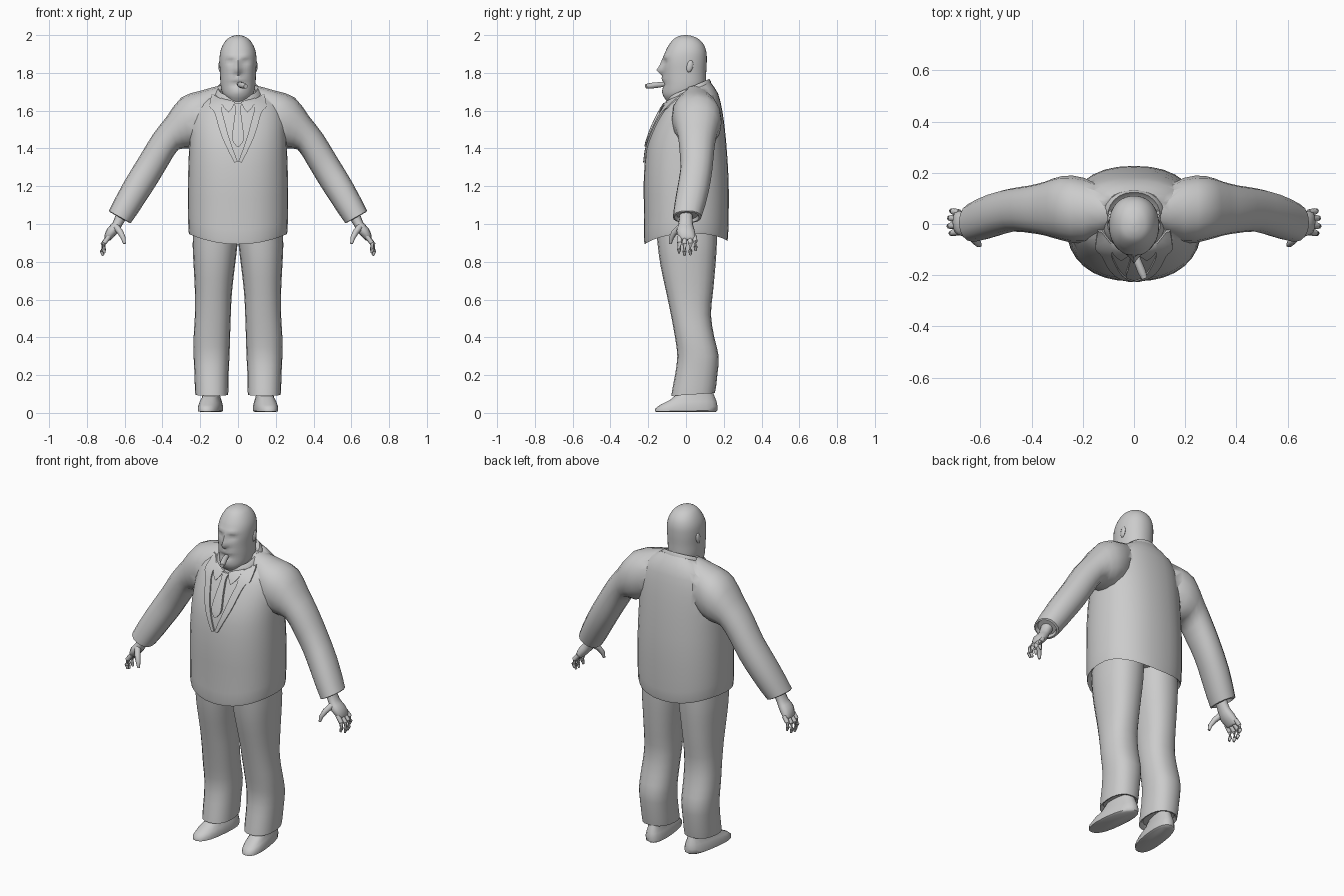
import bpy, bmesh, math
from mathutils import Vector
from mathutils.bvhtree import BVHTree

if "Cube" in bpy.data.objects:
    bpy.data.objects.remove(bpy.data.objects["Cube"])

grey = bpy.data.materials.new("plain grey")
grey.diffuse_color = (0.6, 0.6, 0.6, 1)
grey.use_nodes = True
grey.node_tree.nodes["Principled BSDF"].inputs["Base Color"].default_value = grey.diffuse_color


def finish(name, bm, angle=50):
    bmesh.ops.recalc_face_normals(bm, faces=bm.faces)
    me = bpy.data.meshes.new(name)
    bm.to_mesh(me)
    bm.free()
    ob = bpy.data.objects.new(name, me)
    bpy.context.collection.objects.link(ob)
    me.materials.append(grey)
    bpy.ops.object.select_all(action='DESELECT')
    bpy.context.view_layer.objects.active = ob
    ob.select_set(True)
    bpy.ops.object.shade_smooth_by_angle(angle=math.radians(angle))
    return ob


def smooth_rows(rows, steps):
    """Catmull-Rom interpolation between rows of numbers."""
    out = []
    for i in range(len(rows) - 1):
        a, b, c, d = (rows[max(0, min(len(rows) - 1, i + k))] for k in (-1, 0, 1, 2))
        for s in range(steps):
            t = s / steps
            out.append([0.5 * (2 * q + (r - p) * t + (2 * p - 5 * q + 4 * r - u) * t * t
                               + (3 * q - p - 3 * r + u) * t ** 3) for p, q, r, u in zip(a, b, c, d)])
    return out + [list(rows[-1])]


def unit_ring(sides, power):
    for i in range(sides):
        a = 2 * math.pi * i / sides
        c, s = math.cos(a), math.sin(a)
        yield math.copysign(abs(c) ** (2 / power), c), math.copysign(abs(s) ** (2 / power), s)


def skin(rings):
    bm = bmesh.new()
    vs = [[bm.verts.new(p) for p in r] for r in rings]
    n = len(vs[0])
    for a, b in zip(vs, vs[1:]):
        for i in range(n):
            bm.faces.new((a[i], a[(i + 1) % n], b[(i + 1) % n], b[i]))
    bm.faces.new(vs[0])
    bm.faces.new(vs[-1])
    return bm


def stack(name, rows, sides=24, power=2.2, steps=2, tweak=None, mirror=1):
    """Loft of level rings: z front, z back, x min, x max, y front, y back."""
    rings = []
    for zf, zb, x0, x1, y0, y1 in smooth_rows(rows, steps):
        ring = []
        for c, s in unit_ring(sides, power):
            p = Vector(((x0 + x1) / 2 + c * (x1 - x0) / 2, (y0 + y1) / 2 + s * (y1 - y0) / 2,
                        (zf + zb) / 2 + s * (zb - zf) / 2))
            p = tweak(p, s) if tweak else p
            p.x *= mirror
            ring.append(p)
        rings.append(ring)
    return finish(name, skin(rings))


def limb(name, rows, side, sides=16, power=2.2, steps=2):
    """Loft of slanted rings: top x, top z, bottom x, bottom z, y front, y back."""
    rings = []
    for tx, tz, bx, bz, y0, y1 in smooth_rows(rows, steps):
        rings.append([Vector((side * ((tx + bx) / 2 + c * (tx - bx) / 2),
                              (y0 + y1) / 2 + s * (y1 - y0) / 2,
                              (tz + bz) / 2 + c * (tz - bz) / 2)) for c, s in unit_ring(sides, power)])
    return finish(name, skin(rings))


def tube(name, pts, radii, sides=8):
    pts = [Vector(p) for p in pts]
    rings = []
    for i, p in enumerate(pts):
        d = (pts[min(i + 1, len(pts) - 1)] - pts[max(i - 1, 0)]).normalized()
        q = d.to_track_quat('Z', 'Y')
        rings.append([p + q @ Vector((c * radii[i], s * radii[i], 0)) for c, s in unit_ring(sides, 2)])
    return finish(name, skin(rings))


# Jacket: torso with a turned-in hem, then both sleeves joined on
def hem(p, s):
    if p.z < 1.02:
        p.z += 0.045 * min(1, abs(p.x) / 0.25) ** 2
    return p


jacket = stack("jacket", [
    (0.96, 0.98, -.22, .22, -.18, .18), (0.90, 0.92, -.252, .252, -.212, .212),
    (0.91, 0.925, -.262, .262, -.222, .222), (1.05, 1.05, -.265, .265, -.222, .226),
    (1.22, 1.22, -.265, .265, -.224, .226), (1.38, 1.38, -.26, .26, -.213, .217),
    (1.48, 1.50, -.255, .255, -.187, .206), (1.56, 1.60, -.245, .245, -.152, .192),
    (1.62, 1.69, -.21, .21, -.120, .170), (1.65, 1.75, -.13, .13, -.098, .130)],
    sides=32, power=2.3, tweak=hem)
sleeve_rows = [
    (.09, 1.735, .10, 1.48, -.03, .13), (.20, 1.705, .19, 1.43, -.075, .180),
    (.30, 1.67, .255, 1.40, -.065, .188), (.38, 1.565, .315, 1.395, -.045, .165),
    (.45, 1.475, .365, 1.32, -.035, .15), (.52, 1.36, .425, 1.22, -.03, .14),
    (.605, 1.22, .49, 1.12, -.05, .12), (.683, 1.07, .568, 1.005, -.07, .082),
    (.665, 1.075, .58, 1.025, -.05, .062)]
for side in (1, -1):
    sleeve = limb("sleeve", sleeve_rows, side)
    mod = jacket.modifiers.new("join", 'BOOLEAN')
    mod.operation, mod.object, mod.solver = 'UNION', sleeve, 'EXACT'
    bpy.context.view_layer.objects.active = jacket
    bpy.ops.object.modifier_apply(modifier="join")
    bpy.data.objects.remove(sleeve)
bpy.ops.object.select_all(action='DESELECT')
jacket.select_set(True)
bpy.ops.object.shade_smooth_by_angle(angle=math.radians(60))

probe = bmesh.new()
probe.from_mesh(jacket.data)
front = BVHTree.FromBMesh(probe)
probe.free()


def plate(name, rows, lift, mirror=1, across=4, steps=4):
    """Strip laid on the jacket front: z left, x left, z right, x right."""
    bm = bmesh.new()
    grids = ([], [])
    for zl, xl, zr, xr in smooth_rows(rows, steps):
        lines = ([], [])
        for i in range(across + 1):
            t = i / across
            x, z = mirror * (xl + (xr - xl) * t), zl + (zr - zl) * t
            hit = front.ray_cast(Vector((x, -2, z)), Vector((0, 1, 0)))[0]
            y = hit.y if hit and hit.y < 0.02 else -0.08
            lines[0].append(bm.verts.new((x, y - lift, z)))
            lines[1].append(bm.verts.new((x, y + 0.003, z)))
        for g, l in zip(grids, lines):
            g.append(l)
    for g in grids:
        for a, b in zip(g, g[1:]):
            for i in range(across):
                bm.faces.new((a[i], a[i + 1], b[i + 1], b[i]))
    edges = [e for e in bm.edges if e.is_boundary]
    bmesh.ops.bridge_loops(bm, edges=edges)
    return finish(name, bm, 40)


# Lapels, shirt collar flaps and necktie
for m in (1, -1):
    plate("lapel", [(1.66, .085, 1.69, .14), (1.60, .085, 1.62, .15), (1.56, .075, 1.59, .125),
                    (1.45, .045, 1.46, .085), (1.33, .002, 1.325, .02)], .009, m)
    plate("shirt_collar_flap", [(1.645, .015, 1.67, .09), (1.615, .03, 1.635, .085),
                                (1.59, .05, 1.61, .07)], .010, m)
plate("necktie", [(1.64, -.022, 1.64, .022), (1.61, -.014, 1.61, .014), (1.54, -.022, 1.54, .022),
                  (1.45, -.031, 1.45, .031), (1.41, -.006, 1.41, .006)], .014)

# Standing collar around the neck
stack("collar", [(1.62, 1.70, -.13, .13, -.105, .135), (1.655, 1.755, -.122, .122, -.10, .132),
                 (1.675, 1.768, -.105, .105, -.092, .124), (1.665, 1.75, -.09, .09, -.08, .11)], steps=1)


# Head: nose, brow, eye sockets, lips and beard shaped by soft bumps on the face
def bump(p, x, z, wx, wz):
    return math.exp(-((abs(p.x) - x) / wx) ** 2 - ((p.z - z) / wz) ** 2)


def face(p, s):
    if s < 0:
        p.y += (.011 * bump(p, .038, 1.857, .02, .014) - .007 * bump(p, .035, 1.888, .03, .012)
                - .030 * bump(p, 0, 1.812, .017, .02) - .014 * bump(p, 0, 1.845, .012, .03)
                - .011 * bump(p, 0, 1.765, .04, .012) + .008 * bump(p, 0, 1.742, .03, .007)
                - .009 * bump(p, 0, 1.70, .035, .025))
    return p


stack("head", [
    (1.60, 1.64, -.075, .075, -.06, .09), (1.655, 1.68, -.07, .07, -.105, .10),
    (1.685, 1.72, -.086, .086, -.117, .104), (1.74, 1.75, -.093, .093, -.118, .106),
    (1.80, 1.80, -.095, .095, -.121, .107), (1.86, 1.86, -.098, .098, -.121, .110),
    (1.91, 1.91, -.094, .094, -.110, .108), (1.95, 1.95, -.079, .079, -.089, .094),
    (1.98, 1.98, -.056, .056, -.064, .066), (1.995, 1.995, -.028, .028, -.036, .032),
    (2.0, 2.0, -.006, .006, -.008, .006)], sides=40, power=2.15, steps=4, tweak=face)

# Ears lying close to the head
for m in (1, -1):
    bm = bmesh.new()
    bmesh.ops.create_uvsphere(bm, u_segments=10, v_segments=8, radius=1)
    for v in bm.verts:
        v.co = Vector((m * .094 + v.co.x * .010, .02 + v.co.y * .018 + v.co.z * .005, 1.835 + v.co.z * .032))
    finish("ear", bm)

# Cigar
tube("cigar", [(.005, -.105, 1.742), (.012, -.14, 1.737), (.030, -.185, 1.732), (.041, -.212, 1.729)],
     [.011, .015, .016, .012], 10)

for m in (1, -1):
    # Trouser legs
    stack("trouser_leg", [
        (1.00, 1.00, .0, .235, -.16, .165), (.89, .89, .003, .24, -.150, .163),
        (.78, .78, .016, .235, -.135, .156), (.64, .64, .032, .228, -.105, .143),
        (.52, .52, .038, .228, -.080, .132), (.40, .40, .042, .235, -.058, .150),
        (.30, .30, .045, .235, -.046, .173), (.20, .20, .05, .23, -.058, .166),
        (.09, .105, .052, .226, -.078, .153), (.11, .12, .07, .21, -.055, .135)],
        sides=20, power=2.3, mirror=m)

    # Shoes, toes turned slightly outward
    def toe_out(p, s):
        p.x -= .12 * (p.y - .05)
        if p.y < -.02:
            p.z *= 1 - 2.6 * min(.15, -.02 - p.y)
        return p
    stack("shoe", [(.008, .004, .088, .192, -.145, .155), (.010, .012, .078, .202, -.163, .166),
                   (.035, .035, .078, .202, -.163, .167), (.06, .06, .085, .195, -.14, .162),
                   (.082, .085, .095, .185, -.085, .152), (.12, .13, .10, .18, -.03, .135)],
          sides=20, steps=1, power=2.4, tweak=toe_out, mirror=m)

    # Hands: wrist and palm, four fingers and a thumb
    limb("palm", [(.645, 1.06, .59, 1.03, -.035, .035), (.662, 1.01, .615, .99, -.04, .036),
                  (.693, .975, .635, .955, -.05, .046), (.708, .935, .668, .920, -.038, .052),
                  (.705, .918, .68, .912, -.03, .046)], m, sides=12)
    for y, tip, x in ((-.032, .845, .0), (-.007, .832, .008), (.020, .836, .006), (.044, .858, -.002)):
        mid = (.93 + tip) / 2
        tube("finger", [(m * .682, y, .935), (m * (.708 + x), y * 1.1 + .001, mid + .012),
                        (m * (.713 + x), y * 1.15, tip + .022), (m * (.706 + x), y * 1.15, tip)],
             [.013, .0125, .011, .006])
    tube("thumb", [(m * .645, -.03, .985), (m * .622, -.062, .955), (m * .607, -.078, .925),
                   (m * .601, -.083, .895)], [.018, .016, .013, .007])
